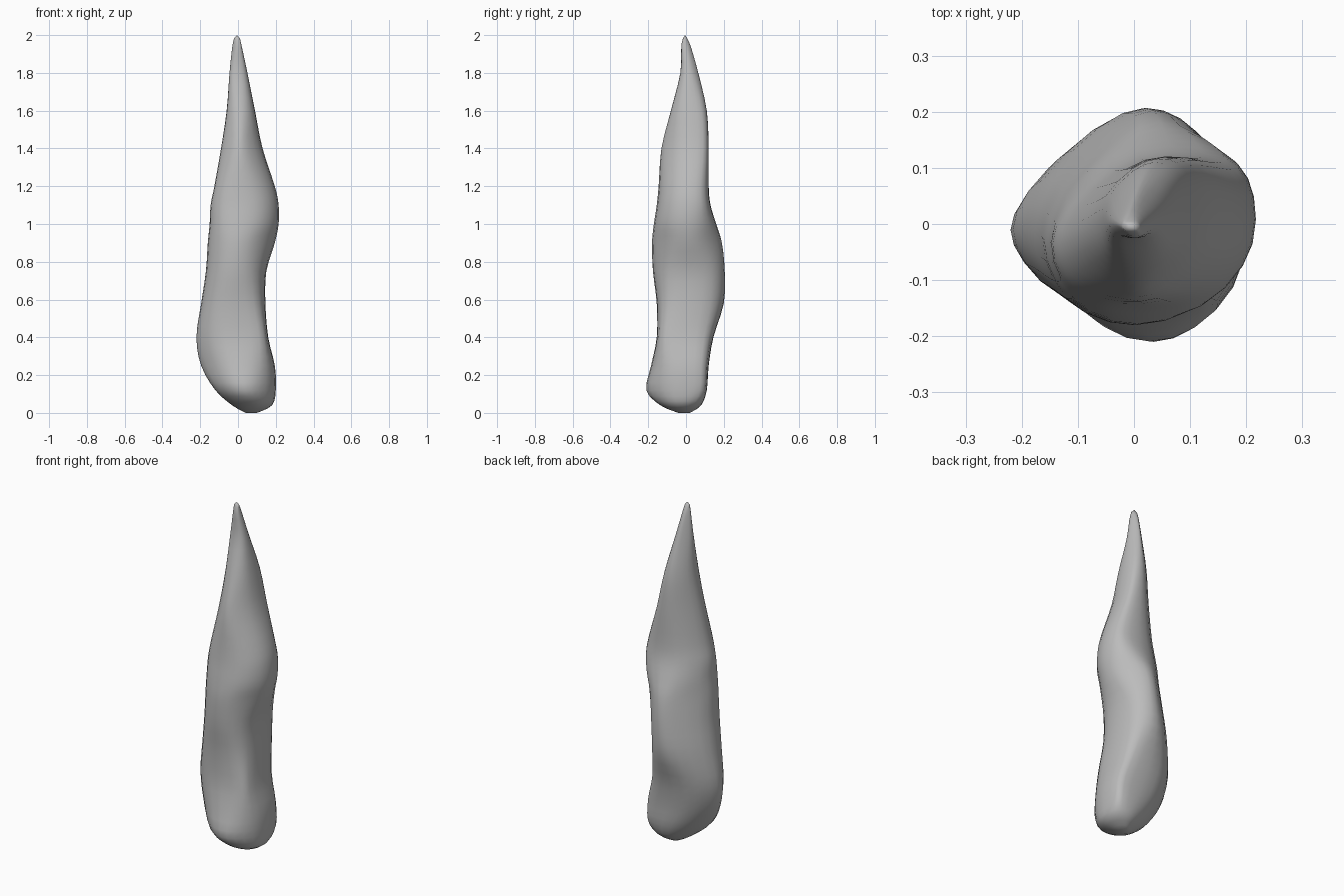
import bpy
import bmesh
import math
from mathutils import Vector

default_cube = bpy.data.objects.get("Cube")
if default_cube:
    bpy.data.objects.remove(default_cube, do_unlink=True)

UNIT = 0.005        # table unit
SIDES = 8           # measured directions, counter-clockwise from +x
ARC = 3             # points on each rounded corner
STEPS = 3           # rings between two levels

# Each level: height, then reach in the eight directions
LEVELS = [
    (0, 20, 14, 4, -6, -8, -2, 8, 17),
    (8, 36, 30, 16, 4, 6, 15, 27, 35),
    (24, 40, 39, 22, 16, 24, 32, 42, 42),
    (50, 39, 39, 24, 28, 39, 36, 37, 41),
    (80, 32, 36, 29, 35, 44, 38, 31, 38),
    (116, 29, 38, 40, 35, 39, 37, 31, 33),
    (150, 30, 39, 41, 31, 34, 36, 35, 33),
    (180, 39, 39, 38, 27, 32, 35, 36, 36),
    (200, 43, 41, 32, 25, 30, 34, 34, 39),
    (220, 43, 41, 26, 22, 29, 32, 31, 38),
    (240, 39, 38, 24, 19, 25, 29, 29, 34),
    (280, 26, 31, 24, 16, 18, 21, 26, 24),
    (320, 18, 24, 22, 14, 12, 14, 16, 17),
    (360, 10, 12, 13, 9, 9, 8, 6, 8),
    (388, 4, 4, 5, 5, 6, 5, 5, 5),
    (397, 2, 1, 1, 3, 4, 4, 3, 3),
]
TIP = Vector((-UNIT, -UNIT, 2.0))


def blend(a, b, c, d, t):
    """Smooth curve from b to c, steered by a and d."""
    return b + 0.5 * t * (c - a + t * (2 * a - 5 * b + 4 * c - d
                                       + t * (3 * (b - c) + d - a)))


def smooth_levels():
    """Extra levels between the measured ones."""
    last = len(LEVELS) - 1
    for i in range(last):
        rows = [LEVELS[min(max(i + k, 0), last)] for k in (-1, 0, 1, 2)]
        for s in range(STEPS):
            yield [UNIT * blend(*vals, s / STEPS) for vals in zip(*rows)]
    yield [UNIT * v for v in LEVELS[last]]


def outline(reach):
    """Rounded outline that touches a line at each reach."""
    step = math.tau / SIDES
    corners = []
    for i in range(SIDES):
        r, nxt = reach[i], reach[(i + 1) % SIDES]
        along = (nxt - r * math.cos(step)) / math.sin(step)
        c, s = math.cos(i * step), math.sin(i * step)
        corners.append(Vector((r * c - along * s, r * s + along * c)))
    points = []
    for i, corner in enumerate(corners):
        start = (corners[i - 1] + corner) / 2
        end = (corner + corners[(i + 1) % SIDES]) / 2
        for k in range(ARC):
            t = k / ARC
            points.append(start.lerp(corner, t).lerp(corner.lerp(end, t), t))
    return points


# Rock spike: stacked outlines, closed below and pointed above
bm = bmesh.new()
rings = []
for height, *reach in smooth_levels():
    rings.append([bm.verts.new((p.x, p.y, height)) for p in outline(reach)])

count = SIDES * ARC
for low, high in zip(rings, rings[1:]):
    for i in range(count):
        j = (i + 1) % count
        bm.faces.new((low[i], low[j], high[j], high[i]))

tip = bm.verts.new(TIP)
for i in range(count):
    bm.faces.new((rings[-1][i], rings[-1][(i + 1) % count], tip))
bm.faces.new(list(reversed(rings[0])))
bmesh.ops.recalc_face_normals(bm, faces=bm.faces)
for face in bm.faces:
    face.smooth = True

mesh = bpy.data.meshes.new("rock_spike")
bm.to_mesh(mesh)
bm.free()
spike = bpy.data.objects.new("rock_spike", mesh)
bpy.context.collection.objects.link(spike)

# Plain grey stone
stone = bpy.data.materials.new("grey_stone")
stone.use_nodes = True
grey = (0.5, 0.5, 0.5, 1.0)
stone.diffuse_color = grey
stone.node_tree.nodes["Principled BSDF"].inputs["Base Color"].default_value = grey
mesh.materials.append(stone)
